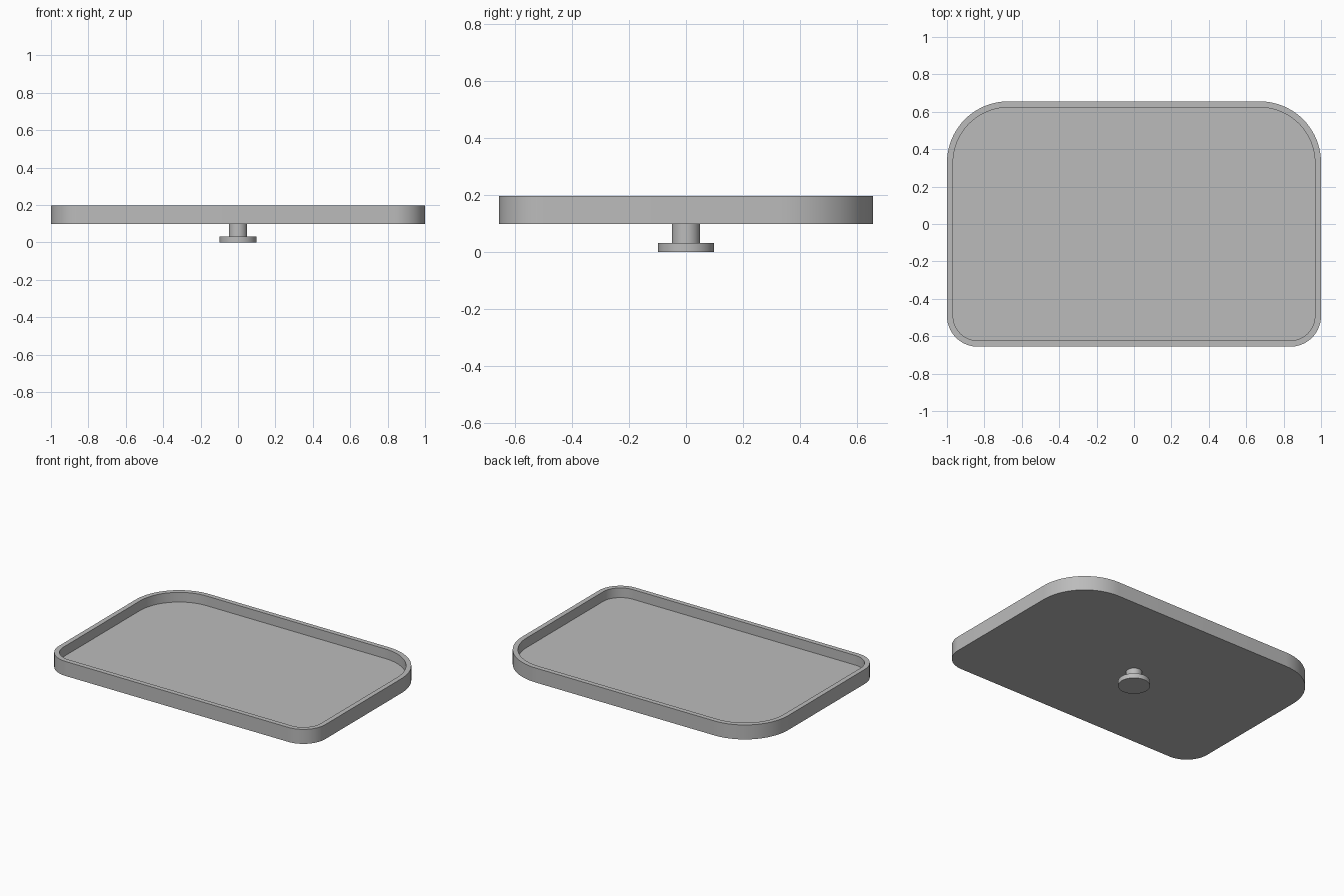
import bpy
import bmesh
from math import cos, sin, pi, radians

cube = bpy.data.objects.get("Cube")
if cube:
    bpy.data.objects.remove(cube, do_unlink=True)

U = 2 / 61                      # one design unit
HALF_X, HALF_Y = 1.0, 20 * U
WALL = U
FRONT_R, BACK_R = 5 * U, 10 * U

grey = bpy.data.materials.new("neutral grey")
grey.use_nodes = True
grey.diffuse_color = (0.5, 0.5, 0.5, 1)
grey.node_tree.nodes["Principled BSDF"].inputs["Base Color"].default_value = (0.5, 0.5, 0.5, 1)


def finish(name, bm):
    """Turn a bmesh into a smooth-shaded object with sharp edges."""
    bmesh.ops.recalc_face_normals(bm, faces=bm.faces)
    mesh = bpy.data.meshes.new(name)
    bm.to_mesh(mesh)
    bm.free()
    mesh.materials.append(grey)
    obj = bpy.data.objects.new(name, mesh)
    bpy.context.collection.objects.link(obj)
    bpy.ops.object.select_all(action="DESELECT")
    obj.select_set(True)
    bpy.context.view_layer.objects.active = obj
    bpy.ops.object.shade_smooth_by_angle(angle=radians(30))
    return obj


def outline(inset, steps=20):
    """Rounded rectangle, with wider corners at the back."""
    points = []
    corners = [(1, 1, BACK_R), (-1, 1, BACK_R), (-1, -1, FRONT_R), (1, -1, FRONT_R)]
    for i, (sx, sy, r) in enumerate(corners):
        cx, cy = sx * (HALF_X - r), sy * (HALF_Y - r)
        for k in range(steps + 1):
            a = (i + k / steps) * pi / 2
            points.append((cx + (r - inset) * cos(a), cy + (r - inset) * sin(a)))
    return points


def circle(r, n=64):
    return [(r * cos(2 * pi * k / n), r * sin(2 * pi * k / n)) for k in range(n)]


def loft(name, sections):
    """Join (outline, height) sections in order and cap both ends."""
    bm = bmesh.new()
    loops = [[bm.verts.new((x, y, z)) for x, y in pts] for pts, z in sections]
    for low, high in zip(loops, loops[1:]):
        for k in range(len(low)):
            j = (k + 1) % len(low)
            bm.faces.new((low[k], low[j], high[j], high[k]))
    bm.faces.new(loops[0][::-1])
    bm.faces.new(loops[-1])
    return finish(name, bm)


# Tray: outer wall, flat rim, inner wall and recessed floor
loft("tray", [(outline(0), 3 * U), (outline(0), 6 * U),
              (outline(WALL), 6 * U), (outline(WALL), 4 * U)])

# Knob beneath the tray: a wide disc and a narrow neck
loft("knob", [(circle(3 * U), 0), (circle(3 * U), U),
              (circle(1.5 * U), U), (circle(1.5 * U), 3 * U)])
